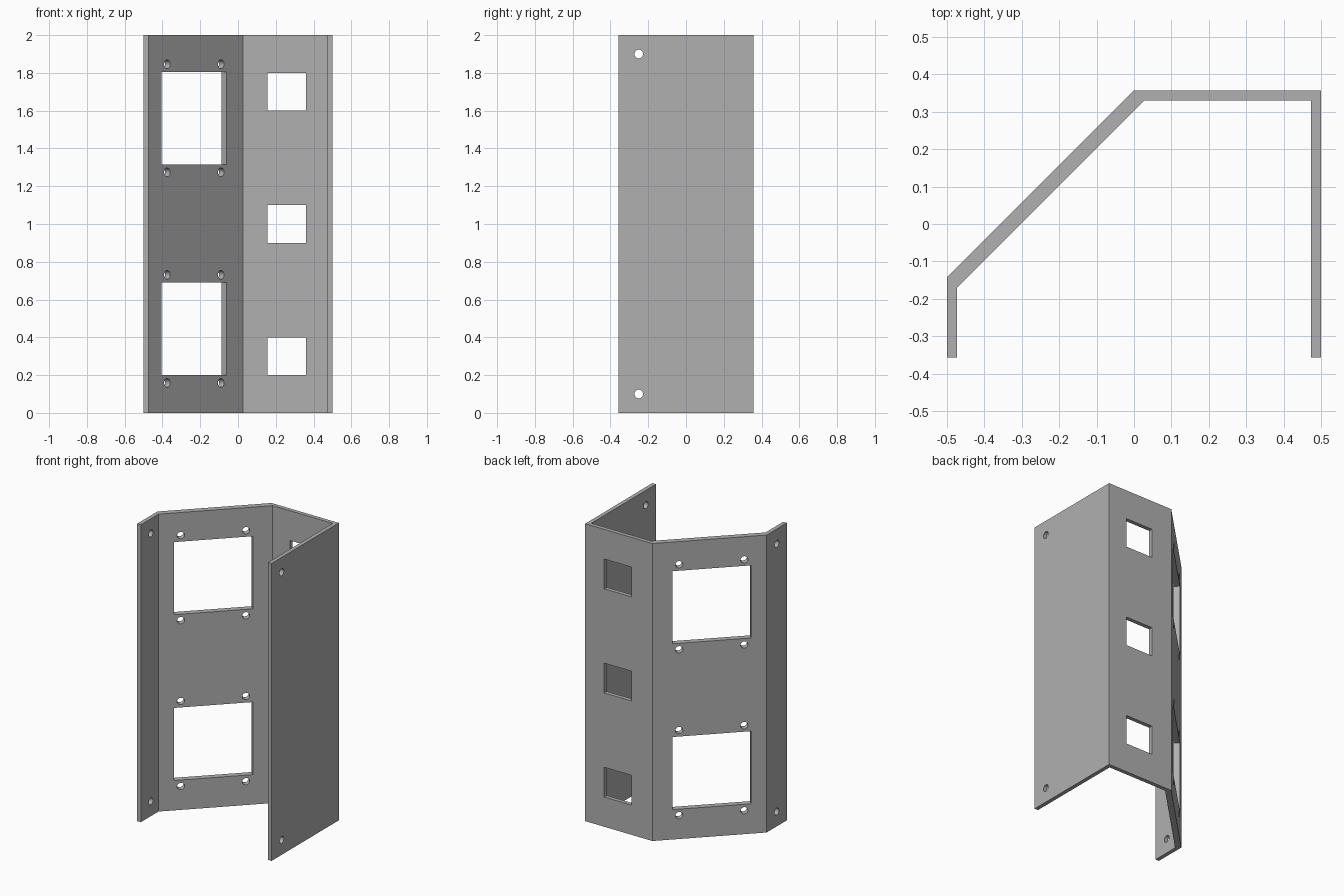
import bpy
import bmesh
from math import pi, sqrt
from mathutils import Matrix, Vector

default = bpy.data.objects.get("Cube")
if default:
    bpy.data.objects.remove(default)

HEIGHT, HALF_W, HALF_D, WALL = 2.0, 0.5, 0.357, 0.027
HOLE_R = 0.023

grey = bpy.data.materials.new("plain_grey")
grey.use_nodes = True
colour = (0.434, 0.434, 0.434, 1)
grey.diffuse_color = colour
grey.node_tree.nodes["Principled BSDF"].inputs["Base Color"].default_value = colour


def make_object(name, bm):
    bmesh.ops.recalc_face_normals(bm, faces=bm.faces[:])
    mesh = bpy.data.meshes.new(name)
    bm.to_mesh(mesh)
    bm.free()
    mesh.materials.append(grey)
    obj = bpy.data.objects.new(name, mesh)
    bpy.context.collection.objects.link(obj)
    return obj


# Folded sheet: outer outline, then inner outline back again
outer = [(-HALF_W, -HALF_D), (-HALF_W, HALF_D - 0.5), (0, HALF_D),
         (HALF_W, HALF_D), (HALF_W, -HALF_D)]
inner = [(HALF_W - WALL, -HALF_D), (HALF_W - WALL, HALF_D - WALL),
         (WALL, HALF_D - WALL), (WALL - HALF_W, HALF_D - 0.5 - WALL),
         (WALL - HALF_W, -HALF_D)]
bm = bmesh.new()
base = bm.faces.new([bm.verts.new((x, y, 0)) for x, y in outer + inner])
lift = bmesh.ops.extrude_face_region(bm, geom=[base])["geom"]
bmesh.ops.translate(bm, vec=(0, 0, HEIGHT),
                    verts=[v for v in lift if isinstance(v, bmesh.types.BMVert)])
bracket = make_object("folded_bracket", bm)

# Cutters: boxes for the openings, cylinders for the screw holes
bm = bmesh.new()


def cut_box(frame, centre, size):
    bmesh.ops.create_cube(bm, size=1, matrix=frame @ Matrix.Translation(centre)
                          @ Matrix.Diagonal((*size, 1)))


def cut_hole(frame, centre, length):
    bmesh.ops.create_cone(bm, cap_ends=True, segments=32, radius1=HOLE_R,
                          radius2=HOLE_R, depth=length,
                          matrix=frame @ Matrix.Translation(centre)
                          @ Matrix.Rotation(pi / 2, 4, "X"))


# Square windows in the back wall
for z in (0.3, 1.0, 1.7):
    cut_box(Matrix(), (0.257, HALF_D, z), (0.204, 0.2, 0.2))

# Large windows with four screw holes each in the slanted wall
mid = -0.2325
slant = (Matrix.Translation((mid, mid + HALF_D - 2 * WALL, 0))
         @ Matrix.Rotation(pi / 4, 4, "Z"))
for z in (0.445, 1.56):
    cut_box(slant, (0, 0, z), (0.488, 0.2, 0.488))
    for sx in (-1, 1):
        for sz in (-1, 1):
            cut_hole(slant, (sx * 0.1425 * sqrt(2), 0, z + sz * 0.286), 0.2)

# Mounting holes through both side flanges
side = Matrix.Rotation(pi / 2, 4, "Z")
for z in (0.1, 1.9):
    cut_hole(side, (-0.25, 0, z), 1.2)

cutter = make_object("opening_cutter", bm)
cutter.hide_render = True

cut = bracket.modifiers.new("openings", "BOOLEAN")
cut.operation = "DIFFERENCE"
cut.solver = "EXACT"
cut.object = cutter
bpy.ops.object.select_all(action="DESELECT")
bracket.select_set(True)
bpy.context.view_layer.objects.active = bracket
bpy.ops.object.modifier_apply(modifier=cut.name)
bpy.data.objects.remove(cutter)
bpy.ops.object.shade_smooth_by_angle(angle=pi / 6)
